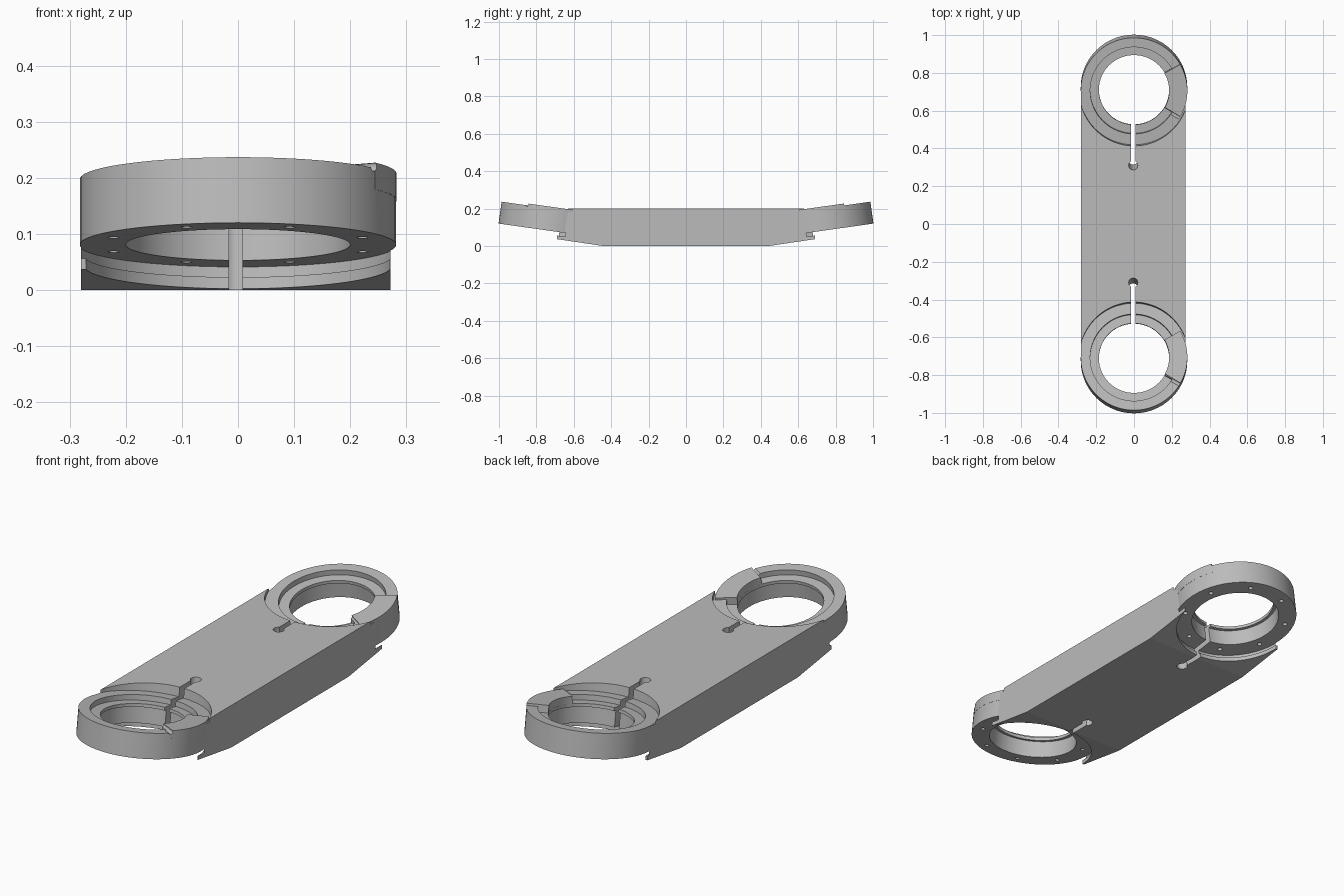
import bpy, bmesh
from math import radians, pi, cos, sin
from mathutils import Matrix, Vector

if "Cube" in bpy.data.objects:
    bpy.data.objects.remove(bpy.data.objects["Cube"], do_unlink=True)

TILT = radians(8)
THICK = 0.118      # clamp ring thickness
OUTER = 0.282      # clamp ring radius
SEGS = 96

grey = bpy.data.materials.new("machined_grey")
grey.use_nodes = True
COLOUR = (0.5, 0.5, 0.5, 1)
grey.diffuse_color = COLOUR
grey.node_tree.nodes["Principled BSDF"].inputs["Base Color"].default_value = COLOUR


def finish(name, bm, matrix=None):
    bmesh.ops.recalc_face_normals(bm, faces=bm.faces)
    mesh = bpy.data.meshes.new(name)
    bm.to_mesh(mesh)
    bm.free()
    if matrix is not None:
        mesh.transform(matrix)
    mesh.materials.append(grey)
    obj = bpy.data.objects.new(name, mesh)
    bpy.context.collection.objects.link(obj)
    return obj


def lathe(name, profile, matrix, start=0, end=360):
    """Turn a closed (radius, z) profile about the local z axis."""
    bm = bmesh.new()
    full = end - start == 360
    steps = round(SEGS * (end - start) / 360)
    loops = []
    for i in range(steps + (0 if full else 1)):
        a = radians(start + (end - start) * i / steps)
        loops.append([bm.verts.new((r * cos(a), r * sin(a), z)) for r, z in profile])
    n = len(profile)
    for i in range(steps):
        p, q = loops[i], loops[(i + 1) % len(loops)]
        for j in range(n):
            k = (j + 1) % n
            bm.faces.new((p[j], p[k], q[k], q[j]))
    if not full:
        bm.faces.new(loops[0])
        bm.faces.new(loops[-1])
    bmesh.ops.remove_doubles(bm, verts=bm.verts, dist=1e-6)
    return finish(name, bm, matrix)


def cylinder(name, radius, depth, matrix, segments=24):
    bm = bmesh.new()
    bmesh.ops.create_cone(bm, cap_ends=True, segments=segments, radius1=radius,
                          radius2=radius, depth=depth)
    return finish(name, bm, matrix)


def box(name, size, matrix):
    bm = bmesh.new()
    bmesh.ops.create_cube(bm, size=1, matrix=Matrix.Diagonal((*size, 1)))
    return finish(name, bm, matrix)


def activate(obj):
    bpy.ops.object.select_all(action='DESELECT')
    obj.select_set(True)
    bpy.context.view_layer.objects.active = obj


def cut(obj, cutters):
    activate(obj)
    for c in cutters:
        mod = obj.modifiers.new("cut", 'BOOLEAN')
        mod.operation = 'DIFFERENCE'
        mod.solver = 'EXACT'
        mod.object = c
        bpy.ops.object.modifier_apply(modifier=mod.name)


def place(x, y, z):
    return Matrix.Translation(Vector((x, y, z)))


# Arm: side profile extruded across x
half = [(0.44, 0), (0.69, 0.037), (0.69, 0.2)]
outline = half + [(-y, z) for y, z in reversed(half)]
bm = bmesh.new()
side = bm.faces.new([bm.verts.new((-0.28, y, z)) for y, z in outline])
moved = bmesh.ops.extrude_face_region(bm, geom=[side])["geom"]
bmesh.ops.translate(bm, vec=(0.552, 0, 0),
                    verts=[v for v in moved if isinstance(v, bmesh.types.BMVert)])
arm = finish("link_arm", bm)

parts = [arm]
for label, s in (("back", 1), ("front", -1)):
    frame = place(0, s * 0.723, 0.081) @ Matrix.Rotation(s * TILT, 4, 'X')

    # Stepped bore with a lip and a counterbored seat
    ring = lathe(label + "_clamp_ring", [
        (0.2, 0), (OUTER, 0), (OUTER, THICK), (0.232, THICK),
        (0.232, 0.093), (0.186, 0.093), (0.186, 0.078), (0.2, 0.078)], frame)

    # Raised sector on the +x side of the ring
    sector = lathe(label + "_raised_sector", [
        (0.1862, 0.08), (OUTER + 0.0005, 0.08),
        (OUTER + 0.0005, 0.128), (0.1862, 0.128)], frame, -30, 30)

    # Clearance in the arm around, above and below the ring
    clearance = lathe("clearance_cutter", [
        (0, -0.2), (0.2735, -0.2), (0.2735, -0.02), (0.284, -0.02),
        (0.284, 0), (OUTER - 0.002, 0), (OUTER - 0.002, THICK - 0.001),
        (0.29, THICK - 0.001), (0.29, 0.3), (0, 0.3)], frame)

    # Clamping slot ending in a relief hole
    slot = box("slot_cutter", (0.024, 0.24, 0.6), frame @ place(-0.004, -s * 0.275, 0))
    relief = cylinder("relief_cutter", 0.024, 0.6,
                      frame @ place(-0.004, -s * 0.392, 0), 72)

    # Radial groove beside the raised sector
    groove = cylinder("groove_cutter", 0.01, 0.14,
                      frame @ Matrix.Rotation(radians(-31), 4, 'Z')
                      @ place(0.25, 0, 0.122) @ Matrix.Rotation(pi / 2, 4, 'Y'))

    # Blind screw holes under the ring
    holes = [cylinder("screw_cutter", 0.01, 0.07, frame
                      @ Matrix.Rotation(radians(22.5 + 45 * i), 4, 'Z')
                      @ place(0.24, 0, 0)) for i in range(8)]

    cut(arm, [clearance, slot, relief])
    cut(ring, [slot, groove] + holes)
    cut(sector, [groove])
    for c in [clearance, slot, relief, groove] + holes:
        bpy.data.objects.remove(c, do_unlink=True)
    parts += [ring, sector]

for obj in parts:
    activate(obj)
    bpy.ops.object.shade_smooth_by_angle(angle=radians(6))
